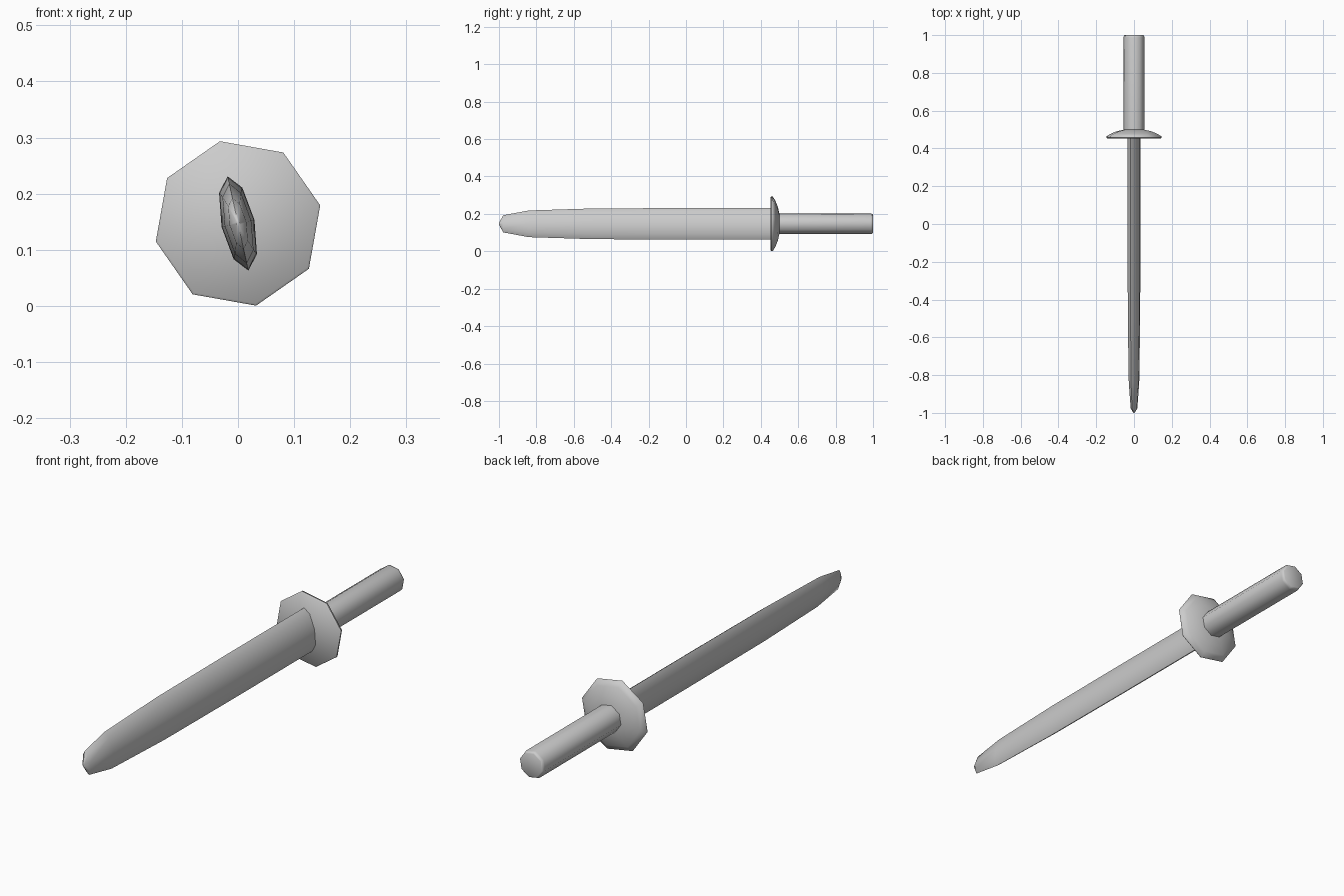
import bpy, bmesh, math

if "Cube" in bpy.data.objects:
    bpy.data.objects.remove(bpy.data.objects["Cube"])

CENTER_Z = 0.147
TWIST = math.radians(12.4)   # all parts share the same roll around y


def loft(name, rings, angle=40):
    """Closed eight-sided loft along y; each ring is (y, thin radius, wide radius)."""
    bm = bmesh.new()
    loops = []
    for y, a, b in rings:
        loop = []
        for i in range(8):
            t = i * math.pi / 4
            u, v = a * math.cos(t), b * math.sin(t)
            x = u * math.cos(TWIST) - v * math.sin(TWIST)
            z = u * math.sin(TWIST) + v * math.cos(TWIST)
            loop.append(bm.verts.new((x, y, z + CENTER_Z)))
        loops.append(loop)
    for lo, hi in zip(loops, loops[1:]):
        for i in range(8):
            j = (i + 1) % 8
            bm.faces.new((lo[i], lo[j], hi[j], hi[i]))
    bm.faces.new(loops[0])
    bm.faces.new(loops[-1])
    bmesh.ops.recalc_face_normals(bm, faces=bm.faces)
    mesh = bpy.data.meshes.new(name)
    bm.to_mesh(mesh)
    bm.free()
    obj = bpy.data.objects.new(name, mesh)
    bpy.context.collection.objects.link(obj)
    bpy.ops.object.select_all(action='DESELECT')
    obj.select_set(True)
    bpy.context.view_layer.objects.active = obj
    bpy.ops.object.shade_smooth_by_angle(angle=math.radians(angle))
    return obj


# Flattened blade with a rounded, tapering tip
loft("blade", [(-1.0, 0.003, 0.005), (-0.977, 0.015, 0.047),
               (-0.84, 0.024, 0.073), (-0.5, 0.029, 0.084),
               (-0.05, 0.030, 0.086), (0.46, 0.030, 0.086)], 60)

# Domed hand guard, flat towards the blade
loft("guard", [(0.453, 0.146, 0.146), (0.457, 0.150, 0.150),
               (0.464, 0.149, 0.149), (0.477, 0.128, 0.128),
               (0.491, 0.093, 0.093), (0.500, 0.052, 0.052)], 50)

# Straight grip with a softened end
loft("grip", [(0.49, 0.0565, 0.0565), (0.988, 0.0565, 0.0565),
              (0.997, 0.054, 0.054), (1.0, 0.049, 0.049)], 50)
